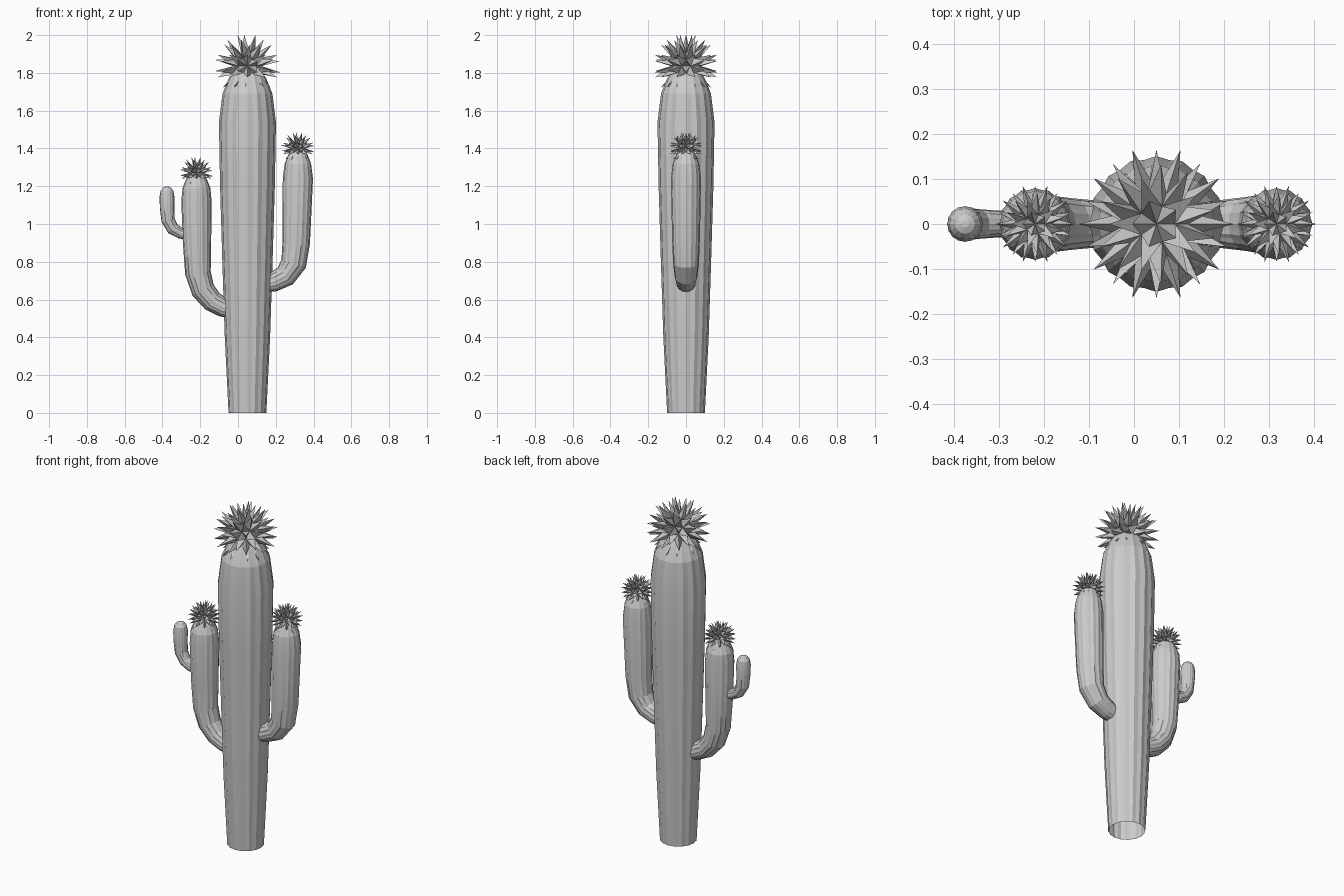
import bpy, bmesh, math
from mathutils import Vector

old = bpy.data.objects.get("Cube")
if old:
    bpy.data.objects.remove(old, do_unlink=True)

mat = bpy.data.materials.new("pale grey")
mat.use_nodes = True
colour = (0.6, 0.6, 0.6, 1)
mat.diffuse_color = colour
mat.node_tree.nodes["Principled BSDF"].inputs["Base Color"].default_value = colour


def finish(name, bm):
    bmesh.ops.recalc_face_normals(bm, faces=bm.faces)
    mesh = bpy.data.meshes.new(name)
    bm.to_mesh(mesh)
    bm.free()
    mesh.materials.append(mat)
    obj = bpy.data.objects.new(name, mesh)
    bpy.context.collection.objects.link(obj)
    return obj


def ribbed_stem(name, path, ribs=16, depth=0.04):
    """Sweep a fluted ring along (x, z, radius) stations and close the tip."""
    bm = bmesh.new()
    pts = [Vector((x, 0, z)) for x, z, r in path]
    side = Vector((0, 1, 0))
    rings = []
    for i, (x, z, r) in enumerate(path):
        tangent = (pts[min(i + 1, len(pts) - 1)] - pts[max(i - 1, 0)]).normalized()
        across = side.cross(tangent)
        ring = []
        for k in range(ribs * 2):
            a = math.pi * k / ribs
            rad = r * (1 - depth * (k % 2))
            ring.append(bm.verts.new(pts[i] + rad * (math.cos(a) * across + math.sin(a) * side)))
        rings.append(ring)
    n = ribs * 2
    for low, high in zip(rings, rings[1:]):
        for k in range(n):
            bm.faces.new((low[k], low[(k + 1) % n], high[(k + 1) % n], high[k]))
    tip = bm.verts.new(pts[-1])
    for k in range(n):
        bm.faces.new((rings[-1][k], rings[-1][(k + 1) % n], tip))
    obj = finish(name, bm)
    bpy.ops.object.select_all(action='DESELECT')
    obj.select_set(True)
    bpy.context.view_layer.objects.active = obj
    bpy.ops.object.shade_smooth_by_angle(angle=math.radians(12))


def spiny_crown(name, x, z, reach):
    """Ball whose every triangle is drawn out into a spine."""
    bm = bmesh.new()
    bmesh.ops.create_icosphere(bm, subdivisions=2, radius=reach * 0.45)
    spines = bmesh.ops.poke(bm, faces=bm.faces[:])["verts"]
    for v in spines:
        v.co = v.co.normalized() * reach
    bmesh.ops.translate(bm, verts=bm.verts, vec=(x, 0, z))
    finish(name, bm)


# Trunk, open underneath
ribbed_stem("trunk", [
    (0.05, 0, 0.1), (0.05, 0.4, 0.12), (0.05, 0.8, 0.133), (0.05, 1.2, 0.145),
    (0.05, 1.54, 0.151), (0.05, 1.69, 0.132), (0.05, 1.77, 0.1), (0.05, 1.83, 0.06),
    (0.05, 1.86, 0.02)])

# Arms
ribbed_stem("left_arm", [
    (0.13, 0.685, 0.05), (0.19, 0.695, 0.053), (0.25, 0.725, 0.06), (0.295, 0.79, 0.068),
    (0.308, 0.9, 0.073), (0.317, 1.24, 0.08), (0.317, 1.32, 0.07), (0.317, 1.37, 0.05),
    (0.317, 1.41, 0.015)])
ribbed_stem("right_arm", [
    (-0.03, 0.55, 0.05), (-0.08, 0.56, 0.052), (-0.135, 0.59, 0.057), (-0.185, 0.65, 0.063),
    (-0.212, 0.74, 0.068), (-0.217, 0.9, 0.075), (-0.22, 1.12, 0.08), (-0.22, 1.19, 0.074),
    (-0.22, 1.24, 0.054), (-0.22, 1.28, 0.015)])
ribbed_stem("small_branch", [
    (-0.26, 0.945, 0.028), (-0.305, 0.952, 0.03), (-0.345, 0.975, 0.033), (-0.37, 1.02, 0.036),
    (-0.375, 1.08, 0.038), (-0.376, 1.14, 0.04), (-0.376, 1.175, 0.034), (-0.376, 1.192, 0.022),
    (-0.376, 1.198, 0.008)])

# Spiny crowns
spiny_crown("trunk_crown", 0.05, 1.836, 0.175)
spiny_crown("left_crown", 0.317, 1.4, 0.09)
spiny_crown("right_crown", -0.22, 1.27, 0.09)
